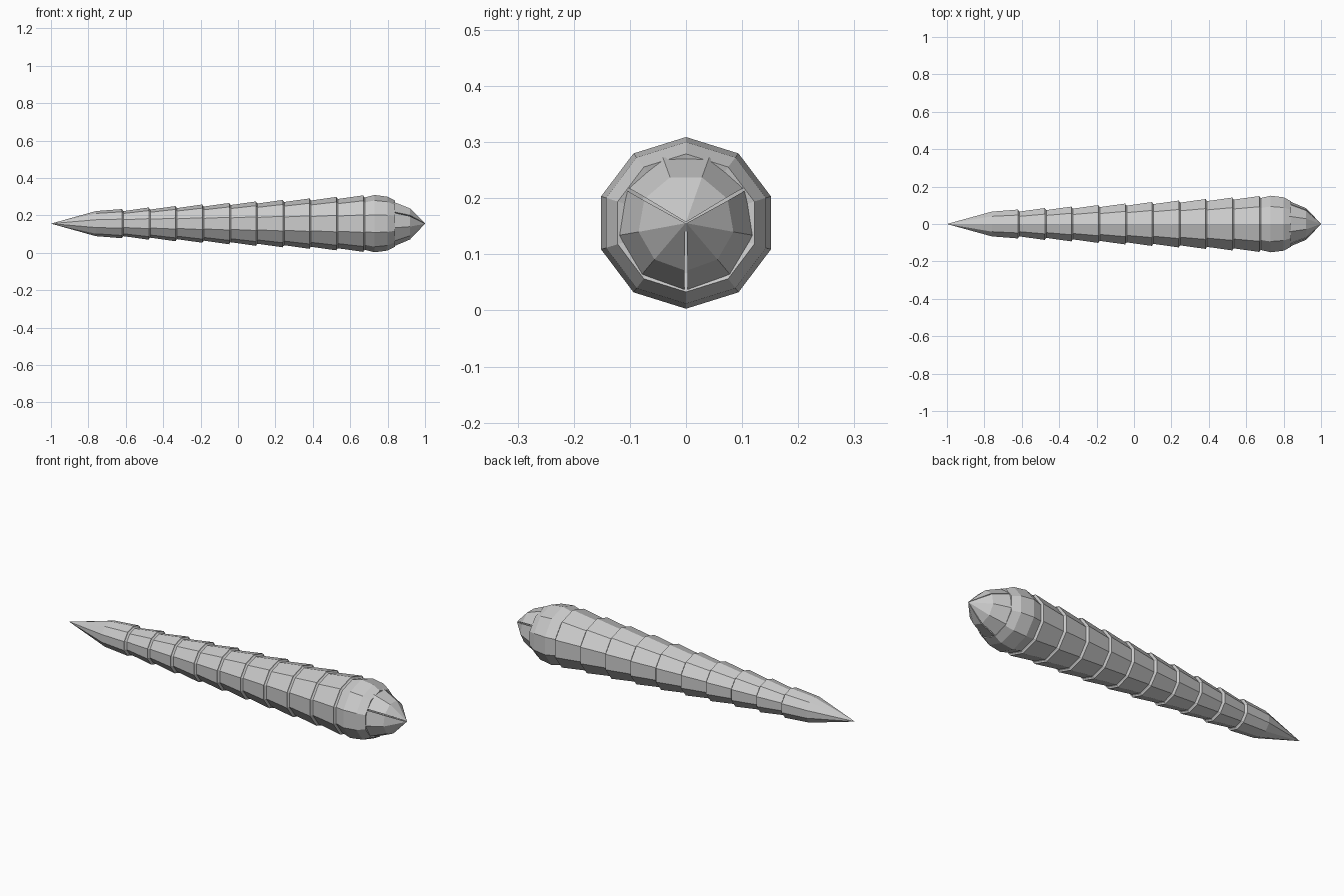
import bpy, bmesh, math

if "Cube" in bpy.data.objects:
    bpy.data.objects.remove(bpy.data.objects["Cube"])

AXIS_Z = 0.156
WIDE = 1.04          # slightly wider than tall

skin = bpy.data.materials.new("grey skin")
skin.diffuse_color = (0.6, 0.6, 0.6, 1)
skin.use_nodes = True
skin.node_tree.nodes["Principled BSDF"].inputs["Base Color"].default_value = skin.diffuse_color


def finish(name, bm):
    bmesh.ops.remove_doubles(bm, verts=bm.verts, dist=1e-5)
    bmesh.ops.recalc_face_normals(bm, faces=bm.faces)
    mesh = bpy.data.meshes.new(name)
    bm.to_mesh(mesh)
    bm.free()
    mesh.materials.append(skin)
    obj = bpy.data.objects.new(name, mesh)
    bpy.context.collection.objects.link(obj)
    return obj


def lathe(name, profile, sides=10):
    """Turn (x, radius) points around the long axis, a corner at the top."""
    bm = bmesh.new()
    rings = []
    for x, r in profile:
        ring = []
        for i in range(sides):
            a = math.pi / 2 + 2 * math.pi * i / sides
            ring.append(bm.verts.new((x, WIDE * r * math.cos(a), AXIS_Z + r * math.sin(a))))
        rings.append(ring)
    for lo, hi in zip(rings, rings[1:]):
        for i in range(sides):
            j = (i + 1) % sides
            bm.faces.new((lo[i], lo[j], hi[j], hi[i]))
    return finish(name, bm)


# Tail and overlapping body rings: each ring flares, then steps in
profile = [(-1.0, 0.0), (-0.76, 0.067)]
count = 10
for i in range(count):
    t = i / (count - 1)
    x = -0.62 + 1.29 * t
    r = 0.078 + 0.073 * t
    profile += [(x, r), (x + 0.002, r - 0.006), (x + 0.008, r - 0.011)]

# Rounded head, closing inwards behind the jaws
profile += [(0.73, 0.153), (0.80, 0.144), (0.84, 0.123), (0.83, 0.09), (0.83, 0.0)]
lathe("segmented_body", profile)


# Three pointed jaws separated by narrow slits
def jaw(name, start):
    bm = bmesh.new()
    mid = start + math.radians(60)
    slit = 0.004
    oy, oz = slit * math.cos(mid), slit * math.sin(mid)
    rows = []
    for x, r in ((0.83, 0.121), (0.92, 0.083)):
        rows.append([bm.verts.new((x, r * math.cos(a) + oy * 0.8, AXIS_Z + r * math.sin(a) + oz * 0.8))
                     for a in (start + math.radians(40 * k) for k in range(4))])
    tip = bm.verts.new((1.0, oy * 0.3, AXIS_Z + oz * 0.3))
    root = bm.verts.new((0.83, oy, AXIS_Z + oz))
    back, front = rows
    for k in range(3):
        bm.faces.new((back[k], back[k + 1], front[k + 1], front[k]))
        bm.faces.new((front[k], front[k + 1], tip))
    bm.faces.new((root, back[0], front[0], tip))
    bm.faces.new((root, tip, front[3], back[3]))
    bm.faces.new((root, back[3], back[2], back[1], back[0]))
    finish(name, bm)


for name, deg in (("upper_jaw", 30), ("left_jaw", 150), ("right_jaw", 270)):
    jaw(name, math.radians(deg))
